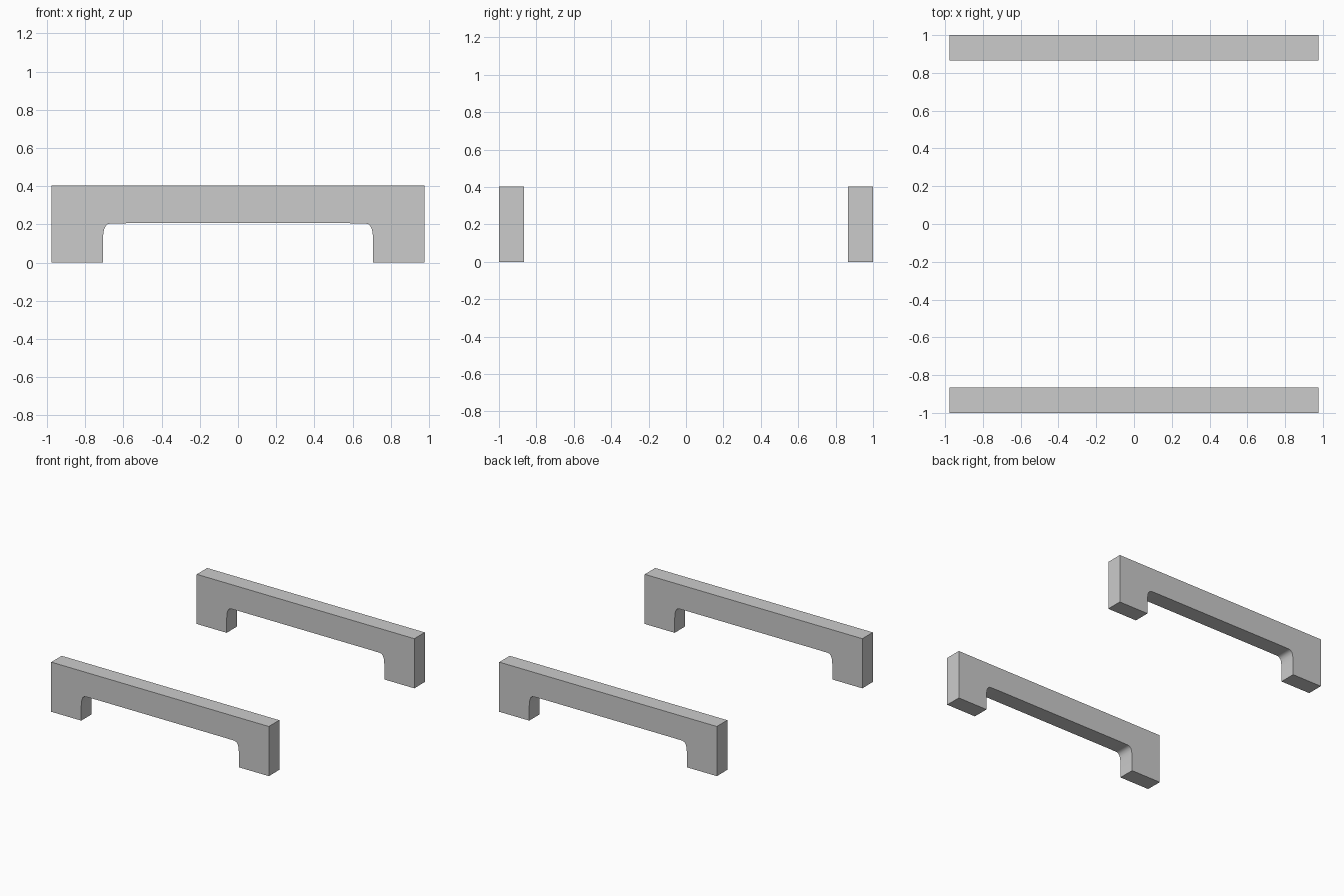
import bpy, bmesh
from mathutils import Vector

if "Cube" in bpy.data.objects:
    bpy.data.objects.remove(bpy.data.objects["Cube"])

# Half of the arch outline (x, z), from top outer corner round to the underside
HALF = [(0.977, 0.403), (0.977, 0.0), (0.708, 0.0), (0.708, 0.115),
        (0.706, 0.145), (0.702, 0.172), (0.694, 0.19), (0.682, 0.201),
        (0.665, 0.205), (0.58, 0.206)]
OUTLINE = HALF + [(-x, z) for x, z in reversed(HALF)]


def bridge_rail(name, y0, y1):
    """Extrude the arch outline through its thickness."""
    bm = bmesh.new()
    face = bm.faces.new([bm.verts.new((x, y0, z)) for x, z in OUTLINE])
    ext = bmesh.ops.extrude_face_region(bm, geom=[face])
    moved = [g for g in ext["geom"] if isinstance(g, bmesh.types.BMVert)]
    bmesh.ops.translate(bm, verts=moved, vec=Vector((0, y1 - y0, 0)))
    bmesh.ops.recalc_face_normals(bm, faces=bm.faces)
    mesh = bpy.data.meshes.new(name)
    bm.to_mesh(mesh)
    bm.free()
    obj = bpy.data.objects.new(name, mesh)
    bpy.context.collection.objects.link(obj)
    # Smooth the small inner corners, keep the box edges sharp
    bpy.ops.object.select_all(action='DESELECT')
    obj.select_set(True)
    bpy.context.view_layer.objects.active = obj
    bpy.ops.object.shade_smooth_by_angle(angle=0.6)


# Two matching side frames
bridge_rail("front_side_frame", -1.0, -0.866)
bridge_rail("back_side_frame", 0.866, 1.0)
